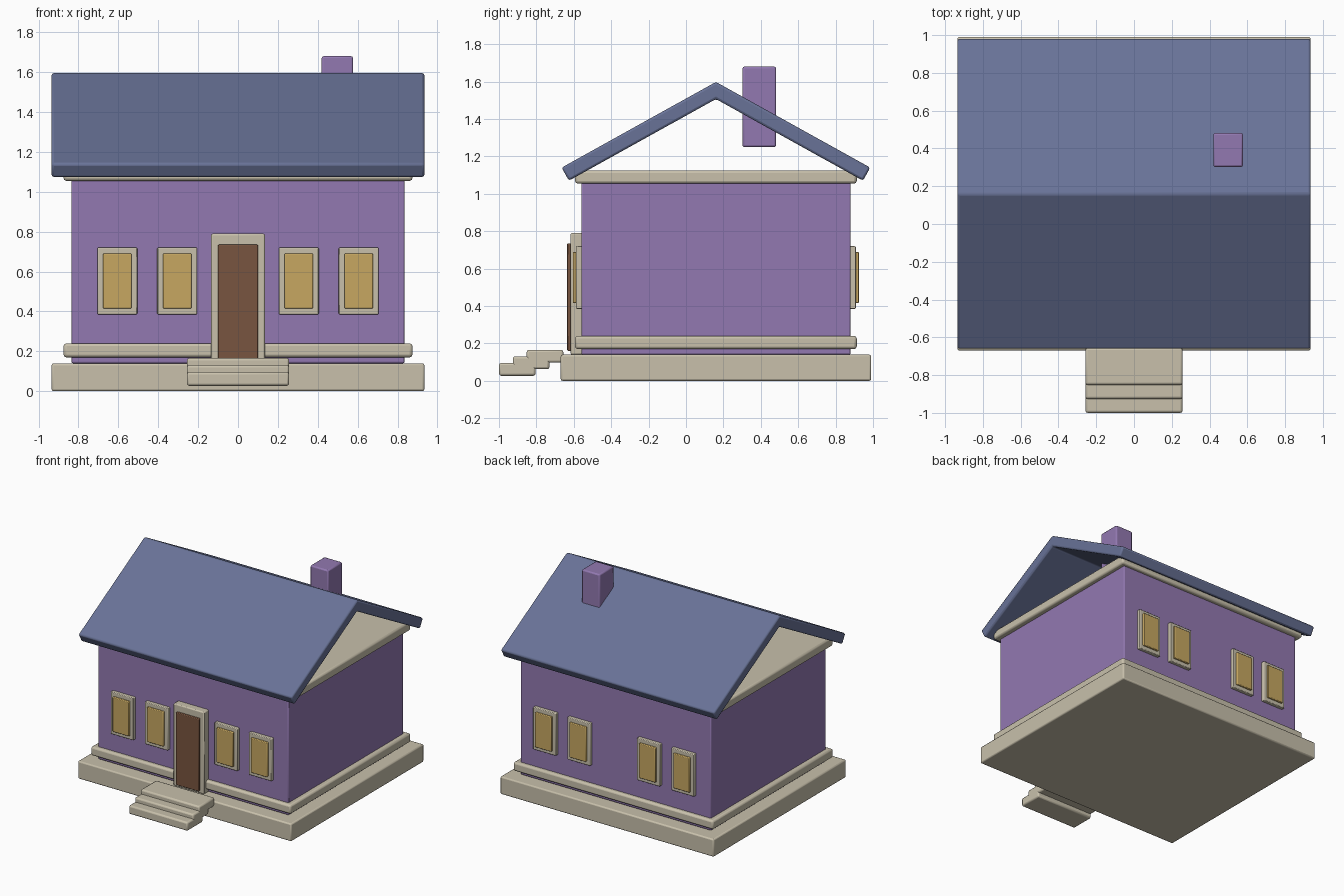
import bpy
import bmesh
import math
from mathutils import Vector

cube = bpy.data.objects.get("Cube")
if cube:
    bpy.data.objects.remove(cube, do_unlink=True)


def material(name, rgb):
    mat = bpy.data.materials.new(name)
    mat.use_nodes = True
    mat.diffuse_color = (*rgb, 1)
    mat.node_tree.nodes["Principled BSDF"].inputs["Base Color"].default_value = (*rgb, 1)
    return mat


PURPLE = material("purple plaster", (0.29, 0.19, 0.44))
CREAM = material("cream stone", (0.58, 0.53, 0.41))
BLUE = material("slate blue roof", (0.14, 0.17, 0.31))
BROWN = material("brown wood", (0.19, 0.09, 0.05))
GOLD = material("golden glass", (0.57, 0.39, 0.12))

MID_Y = 0.16  # the house sits behind the steps


def finish(name, bm, mat, bevel):
    """Turn a bmesh into an object with softly rounded edges."""
    bmesh.ops.recalc_face_normals(bm, faces=bm.faces)
    mesh = bpy.data.meshes.new(name)
    bm.to_mesh(mesh)
    bm.free()
    mesh.materials.append(mat)
    obj = bpy.data.objects.new(name, mesh)
    bpy.context.collection.objects.link(obj)
    mod = obj.modifiers.new("rounded edges", 'BEVEL')
    mod.width = bevel
    mod.segments = 2
    mod.limit_method = 'ANGLE'
    bpy.ops.object.select_all(action='DESELECT')
    obj.select_set(True)
    bpy.context.view_layer.objects.active = obj
    bpy.ops.object.shade_smooth_by_angle(angle=math.radians(30))
    return obj


def box(name, x, y, z, mat, bevel=0.008):
    """Box between the given (low, high) limits on each axis."""
    bm = bmesh.new()
    bmesh.ops.create_cube(bm, size=1)
    for v in bm.verts:
        v.co = Vector([(lo + hi) / 2 + c * (hi - lo)
                       for c, (lo, hi) in zip(v.co, (x, y, z))])
    return finish(name, bm, mat, bevel)


def centred_box(name, half_x, half_y, z, mat, bevel):
    return box(name, (-half_x, half_x), (MID_Y - half_y, MID_Y + half_y), z, mat, bevel)


# Plinth, walls and the two stone bands
centred_box("plinth", 0.935, 0.83, (0, 0.14), CREAM, 0.01)
centred_box("walls", 0.835, 0.72, (0.14, 1.09), PURPLE, 0.008)
centred_box("base_band", 0.875, 0.753, (0.17, 0.24), CREAM, 0.014)
centred_box("cornice", 0.875, 0.753, (1.055, 1.125), CREAM, 0.014)

# Open gabled roof: a bent slab profile extruded along x
eave_y, eave_z, ridge_z = 0.825, 1.14, 1.598
thick = 0.08
slope = math.atan2(ridge_z - eave_z, eave_y)
low_y = eave_y - thick * math.sin(slope)
low_z = eave_z - thick * math.cos(slope)
profile = [(-eave_y, eave_z), (0, ridge_z), (eave_y, eave_z),
           (low_y, low_z), (0, ridge_z - thick / math.cos(slope)), (-low_y, low_z)]
bm = bmesh.new()
ends = [[bm.verts.new((x, MID_Y + y, z)) for y, z in profile] for x in (-0.935, 0.935)]
count = len(profile)
for i in range(count):
    j = (i + 1) % count
    bm.faces.new((ends[0][i], ends[0][j], ends[1][j], ends[1][i]))
for end in ends:  # each end is two quads meeting below the ridge
    bm.faces.new((end[0], end[1], end[4], end[5]))
    bm.faces.new((end[1], end[2], end[3], end[4]))
finish("roof", bm, BLUE, 0.012)

# Chimney
box("chimney", (0.42, 0.577), (0.302, 0.482), (1.25, 1.68), PURPLE, 0.01)

# Door
box("door_frame", (-0.135, 0.135), (-0.617, -0.55), (0.14, 0.79), CREAM)
box("door", (-0.1, 0.1), (-0.635, -0.61), (0.16, 0.735), BROWN, 0.005)

# Overlapping front steps
for i in range(3):
    y, z = -1 + 0.074 * i, 0.027 + 0.035 * i
    box(f"step_{i + 1}", (-0.257, 0.257), (y, y + 0.196), (z, z + 0.069), CREAM, 0.012)

# Windows on the front and back walls
for side, sign in (("front", -1), ("back", 1)):
    for i, x in enumerate((-0.605, -0.305, 0.305, 0.605)):
        for part, half, z, depth, mat in (
                ("frame", 0.1, (0.385, 0.72), (0.70, 0.748), CREAM),
                ("glass", 0.072, (0.415, 0.69), (0.735, 0.764), GOLD)):
            y = sorted(MID_Y + sign * d for d in depth)
            box(f"{side}_window_{part}_{i + 1}", (x - half, x + half), y, z, mat, 0.005)
